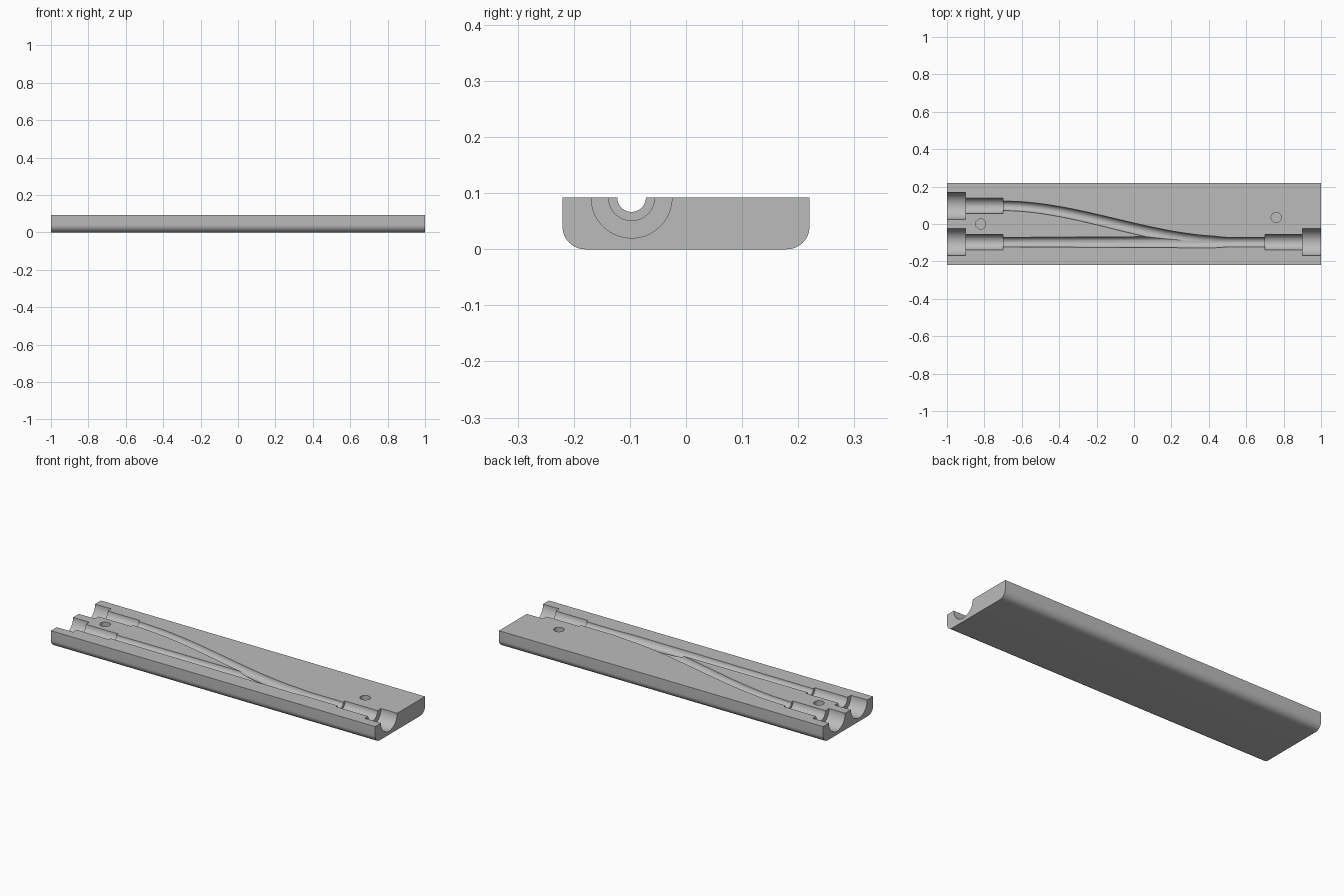
import bpy, bmesh, math
from mathutils import Vector

cube = bpy.data.objects.get("Cube")
if cube:
    bpy.data.objects.remove(cube)

HALF_Y, TOP, FILLET = 0.22, 0.092, 0.04
LANE = 0.097                       # distance of each channel from the middle
R_END, R_SLEEVE, R_BORE, R_WIDE = 0.072, 0.041, 0.0255, 0.031

grey = bpy.data.materials.new("plain grey")
grey.use_nodes = True
colour = (0.5, 0.5, 0.5, 1)
grey.diffuse_color = colour
grey.node_tree.nodes["Principled BSDF"].inputs["Base Color"].default_value = colour


def make_object(name, bm):
    bmesh.ops.recalc_face_normals(bm, faces=bm.faces)
    mesh = bpy.data.meshes.new(name)
    bm.to_mesh(mesh)
    bm.free()
    mesh.materials.append(grey)
    obj = bpy.data.objects.new(name, mesh)
    bpy.context.collection.objects.link(obj)
    return obj


def loft(name, rings):
    """Skin a list of equal-length point rings and cap both ends."""
    bm = bmesh.new()
    loops = [[bm.verts.new(p) for p in ring] for ring in rings]
    for a, b in zip(loops, loops[1:]):
        for i in range(len(a)):
            j = (i + 1) % len(a)
            bm.faces.new((a[i], a[j], b[j], b[i]))
    bm.faces.new(loops[0])
    bm.faces.new(loops[-1])
    return make_object(name, bm)


def tube(name, stations, sides=48):
    """Round cutter through (x, y, radius) stations, square to its path."""
    rings = []
    for k, (x, y, r) in enumerate(stations):
        x0, y0, _ = stations[max(k - 1, 0)]
        x1, y1, _ = stations[min(k + 1, len(stations) - 1)]
        along = Vector((x1 - x0, y1 - y0, 0)).normalized()
        side = Vector((-along.y, along.x, 0))
        angles = [math.tau * (i + 0.5) / sides for i in range(sides)]
        rings.append([Vector((x, y, TOP)) + side * (r * math.cos(a))
                      + Vector((0, 0, r * math.sin(a))) for a in angles])
    return loft(name, rings)


def stepped_end(s, y):
    """Wide socket, then sleeve, then bore, going inward from end s."""
    return [(s * 1.05, y, R_END), (s * 0.9, y, R_END), (s * 0.9, y, R_SLEEVE),
            (s * 0.7, y, R_SLEEVE), (s * 0.7, y, R_BORE)]


# Block with rounded lower edges
right = [(HALF_Y - FILLET + FILLET * math.sin(a), FILLET - FILLET * math.cos(a))
         for a in (math.pi / 2 * i / 12 for i in range(13))] + [(HALF_Y, TOP)]
section = right + [(-y, z) for y, z in reversed(right)]
block = loft("channel_block", [[(x, y, z) for y, z in section] for x in (-1, 1)])

# Straight channel, swelling slightly towards the junction
straight = (stepped_end(-1, -LANE) + [(0.43, -LANE, R_WIDE), (0.5, -LANE, R_BORE)]
            + stepped_end(1, -LANE)[::-1])
cutters = [tube("straight_channel_cutter", straight)]

# Branch channel, easing in an S across to the straight one
branch = stepped_end(-1, LANE)
STEPS = 40
for i in range(1, STEPS + 1):
    t = i / STEPS
    ease = t * t * (3 - 2 * t)
    radius = R_BORE + (R_WIDE - R_BORE) * t
    if t > 0.94:
        radius -= (t - 0.94) / 0.06 * 0.007
    branch.append((-0.7 + 1.2 * t, LANE - 2 * LANE * ease, radius))
cutters.append(tube("branch_channel_cutter", branch))

# Blind peg holes
for name, x, y in (("left_hole_cutter", -0.82, 0.0), ("right_hole_cutter", 0.76, 0.035)):
    bm = bmesh.new()
    bmesh.ops.create_cone(bm, cap_ends=True, segments=40, radius1=0.027,
                          radius2=0.027, depth=0.1)
    bmesh.ops.translate(bm, verts=bm.verts, vec=(x, y, TOP))
    cutters.append(make_object(name, bm))

# Carve the channels and holes out of the block
for cutter in cutters:
    cut = block.modifiers.new(cutter.name, 'BOOLEAN')
    cut.operation = 'DIFFERENCE'
    cut.solver = 'EXACT'
    cut.object = cutter
bpy.context.view_layer.update()
carved = bpy.data.meshes.new_from_object(
    block.evaluated_get(bpy.context.evaluated_depsgraph_get()))
block.modifiers.clear()
block.data = carved
for cutter in cutters:
    bpy.data.objects.remove(cutter)

bpy.ops.object.select_all(action='DESELECT')
block.select_set(True)
bpy.context.view_layer.objects.active = block
bpy.ops.object.shade_smooth_by_angle(angle=math.radians(30))
